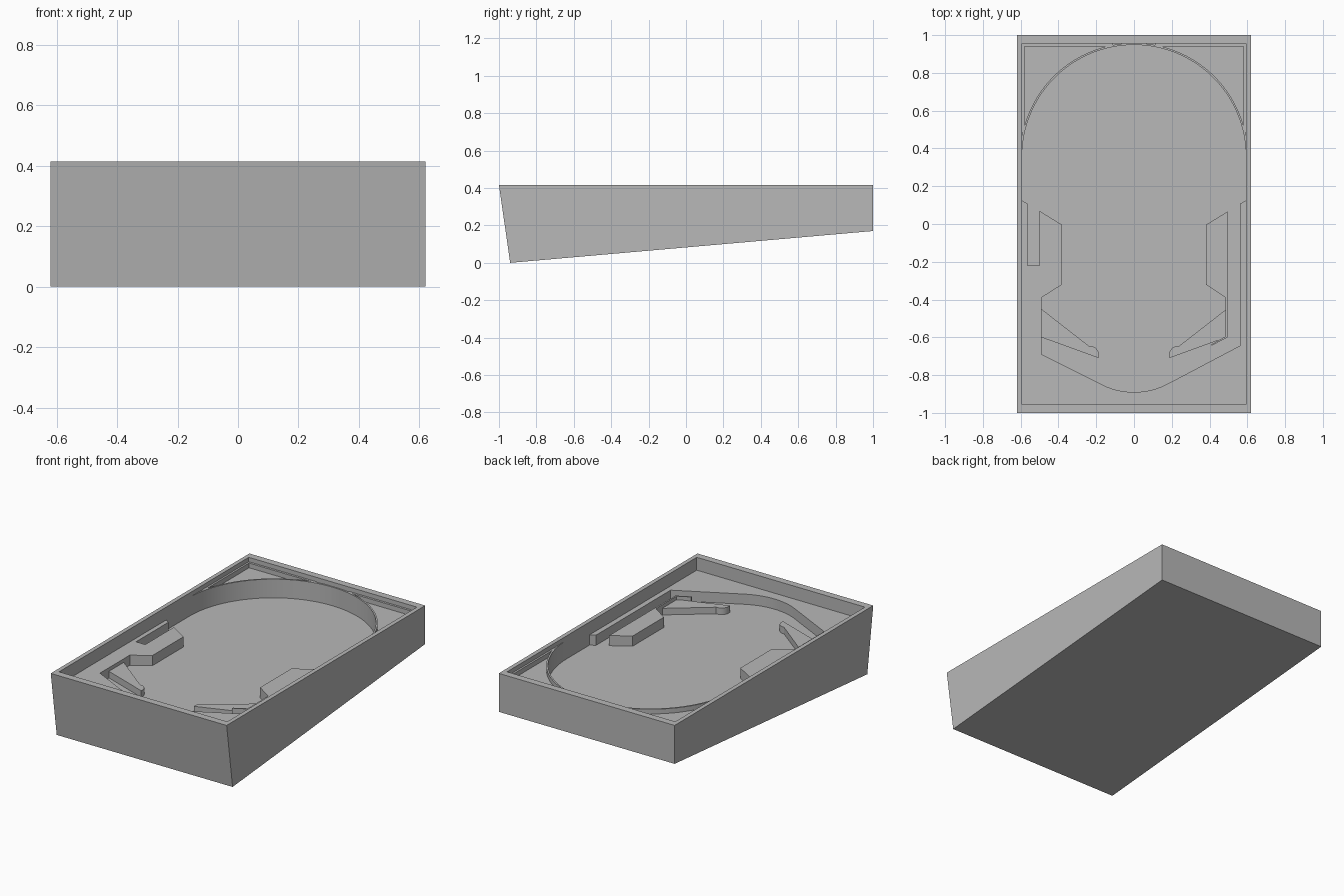
import bpy, bmesh
from math import sin, cos, radians

if "Cube" in bpy.data.objects:
    bpy.data.objects.remove(bpy.data.objects["Cube"])

grey = bpy.data.materials.new("plain grey")
grey.use_nodes = True
colour = (0.48, 0.48, 0.48, 1)
grey.diffuse_color = colour
grey.node_tree.nodes["Principled BSDF"].inputs["Base Color"].default_value = colour

RIM = 0.415              # top of the cabinet
FLOOR = RIM - 0.147      # playing surface
DECK = RIM - 0.082       # raised front areas
BACK = RIM - 0.028       # raised back corners
SLING = RIM - 0.105      # low angled guides
W, L = 0.593, 0.955      # half size of the opening
ARCH_Y = 0.355           # centre of the back arch


def finish(name, bm):
    bmesh.ops.recalc_face_normals(bm, faces=bm.faces[:])
    mesh = bpy.data.meshes.new(name)
    bm.to_mesh(mesh)
    bm.free()
    mesh.materials.append(grey)
    obj = bpy.data.objects.new(name, mesh)
    bpy.context.collection.objects.link(obj)
    bpy.ops.object.select_all(action='DESELECT')
    obj.select_set(True)
    bpy.context.view_layer.objects.active = obj
    bpy.ops.object.shade_smooth_by_angle(angle=radians(25))
    return obj


def prism(name, outline, top, side=1):
    """Upright block standing on the floor; side=-1 mirrors it in x."""
    bm = bmesh.new()
    face = bm.faces.new([bm.verts.new((x * side, y, FLOOR - 0.005)) for x, y in outline])
    up = bmesh.ops.extrude_face_region(bm, geom=[face])["geom"]
    for v in up:
        if isinstance(v, bmesh.types.BMVert):
            v.co.z = top
    return finish(name, bm)


def arc(cx, cy, r, a, b, n):
    angles = [radians(a + (b - a) * i / n) for i in range(n + 1)]
    return [(cx + r * cos(t), cy + r * sin(t)) for t in angles]


def box(x0, x1, y0, y1):
    return [(x0, y0), (x1, y0), (x1, y1), (x0, y1)]


# Cabinet: wedge profile pulled across, then the top inset and sunk
bm = bmesh.new()
profile = [(-1, RIM), (-0.94, 0), (1, 0.17), (1, RIM)]
face = bm.faces.new([bm.verts.new((-0.62, y, z)) for y, z in profile])
far = bmesh.ops.extrude_face_region(bm, geom=[face])["geom"]
bmesh.ops.translate(bm, verts=[v for v in far if isinstance(v, bmesh.types.BMVert)],
                    vec=(1.24, 0, 0))
bmesh.ops.recalc_face_normals(bm, faces=bm.faces[:])
top = next(f for f in bm.faces if all(v.co.z > RIM - 0.001 for v in f.verts))
bmesh.ops.inset_individual(bm, faces=[top], thickness=0.02)
for v in top.verts:
    v.co.x = W if v.co.x > 0 else -W
    v.co.y = L if v.co.y > 0 else -L
sunk = bmesh.ops.extrude_face_region(bm, geom=[top])["geom"]
for v in sunk:
    if isinstance(v, bmesh.types.BMVert):
        v.co.z = FLOOR
if top.is_valid:
    bmesh.ops.delete(bm, geom=[top], context='FACES_ONLY')
finish("cabinet", bm)

# Front deck: slotted left block, curved drain and right lane wall
deck = [(-W, 0.125), (-0.565, 0.108), (-0.565, -0.22), (-0.5, -0.22), (-0.5, 0.069),
        (-0.38, -0.005), (-0.38, -0.32), (-0.49, -0.39), (-0.49, -0.69)]
deck += arc(0, -0.507, 0.383, 242, 298, 16)
deck += [(0.56, -0.645), (0.56, 0.106), (W, 0.125), (W, -L), (-W, -L)]
prism("front_deck", deck, DECK)

# Right block with the thin lane guide trailing from it
prism("right_block", [(0.495, 0.066), (0.38, -0.005), (0.38, -0.32), (0.485, -0.39),
                      (0.485, -0.595), (0.41, -0.637), (0.41, -0.645),
                      (0.495, -0.6)], DECK)

for side, label in ((1, "left"), (-1, "right")):
    # Angled guides with a scooped tip
    sling = [(0.49, -0.6), (0.49, -0.45)]
    sling += arc(0.235, -0.695, 0.05, 85, 197, 8)
    prism(label + "_angled_guide", sling, SLING, side)

    # Back corners: sunken pocket, arch rail and edge ledges
    pocket = arc(0, ARCH_Y, W + 0.005, 12, 78, 28) + [(0.12, L), (W, L)]
    prism(label + "_corner_pocket", pocket, BACK - 0.03, side)
    rail = arc(0, ARCH_Y, W, 0, 90, 36) + arc(0, ARCH_Y, W + 0.01, 90, 0, 36)
    prism(label + "_arch_rail", rail, BACK, side)
    prism(label + "_side_ledge", box(0.581, W, 0.485, L), BACK, side)
    prism(label + "_back_ledge", box(0.11, W, 0.941, L), BACK, side)
